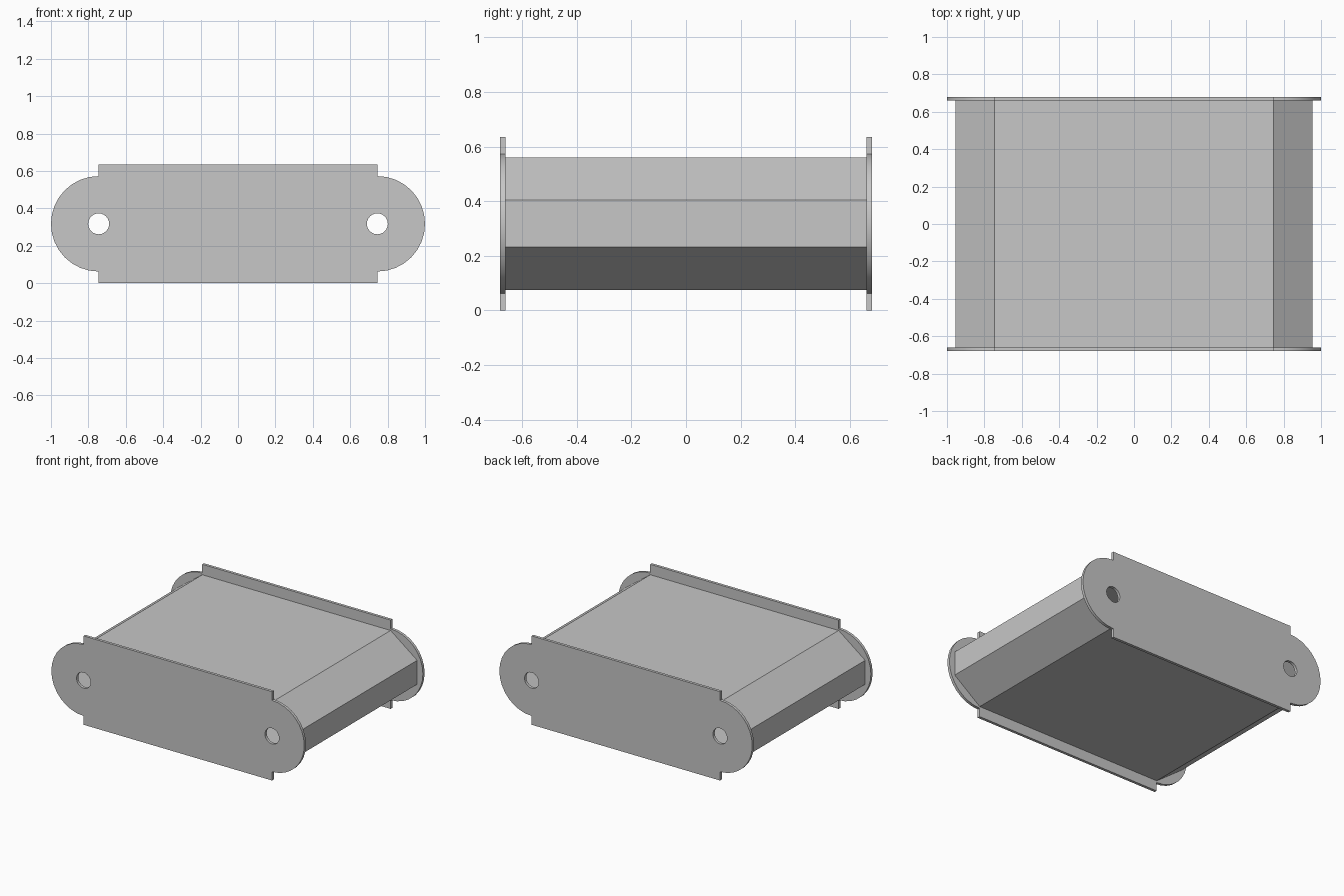
import bpy, bmesh
from math import sin, cos, pi

old = bpy.data.objects.get("Cube")
if old:
    bpy.data.objects.remove(old)

MID_Z = 0.3175      # height of the centre line
END_X = 0.745       # centres of the rounded ends and holes
PLATE = 0.02        # plate thickness
HALF_DEPTH = 0.68

grey = bpy.data.materials.new("plain_grey")
grey.use_nodes = True
grey.diffuse_color = (0.57, 0.57, 0.57, 1)
grey.node_tree.nodes["Principled BSDF"].inputs["Base Color"].default_value = grey.diffuse_color


def loop(bm, points, y):
    """Closed loop of edges in the xz plane, measured from the centre line."""
    verts = [bm.verts.new((x, y, MID_Z + z)) for x, z in points]
    return [bm.edges.new((v, verts[(i + 1) % len(verts)])) for i, v in enumerate(verts)]


def finish(bm, name, thickness, offset):
    """Turn the sheet into a solid with sharp corners and smooth curves."""
    bmesh.ops.recalc_face_normals(bm, faces=bm.faces[:])
    mesh = bpy.data.meshes.new(name)
    bm.to_mesh(mesh)
    bm.free()
    mesh.materials.append(grey)
    obj = bpy.data.objects.new(name, mesh)
    bpy.context.collection.objects.link(obj)
    bpy.ops.object.select_all(action='DESELECT')
    obj.select_set(True)
    bpy.context.view_layer.objects.active = obj
    solid = obj.modifiers.new("thickness", 'SOLIDIFY')
    solid.thickness = thickness
    solid.offset = offset
    solid.use_even_offset = True
    bpy.ops.object.modifier_apply(modifier=solid.name)
    bpy.ops.object.shade_smooth_by_angle(angle=pi / 6)


def arc(cx, radius, start, sweep, steps, count):
    return [(cx + radius * cos(start + sweep * i / steps),
             radius * sin(start + sweep * i / steps)) for i in range(count)]


# End plates: stepped outline with rounded ends and two round holes
def end_plate(name, y):
    bm = bmesh.new()
    top = MID_Z
    outline = [(END_X, -top)] + arc(END_X, 0.255, -pi / 2, pi, 16, 17) + [(END_X, top)]
    outline += [(-x, -z) for x, z in outline]
    edges = loop(bm, outline, y)
    for side in (-1, 1):
        edges += loop(bm, arc(side * END_X, 0.056, 0, 2 * pi, 24, 24), y)
    bmesh.ops.triangle_fill(bm, edges=edges, use_beauty=True, use_dissolve=False,
                            normal=(0, -1, 0))
    finish(bm, name, PLATE, 0)


end_plate("front_plate", -HALF_DEPTH + PLATE / 2)
end_plate("back_plate", HALF_DEPTH - PLATE / 2)

# Hollow eight-sided body between the plates
bm = bmesh.new()
half = [(0.955, -0.086), (0.955, 0.086), (END_X, 0.243), (-END_X, 0.243)]
length = 2 * (HALF_DEPTH - PLATE)
ring = loop(bm, half + [(-x, -z) for x, z in half], -length / 2)
walls = bmesh.ops.extrude_edge_only(bm, edges=ring)["geom"]
bmesh.ops.translate(bm, vec=(0, length, 0),
                    verts=[g for g in walls if isinstance(g, bmesh.types.BMVert)])
finish(bm, "body_shell", 0.012, -1)
